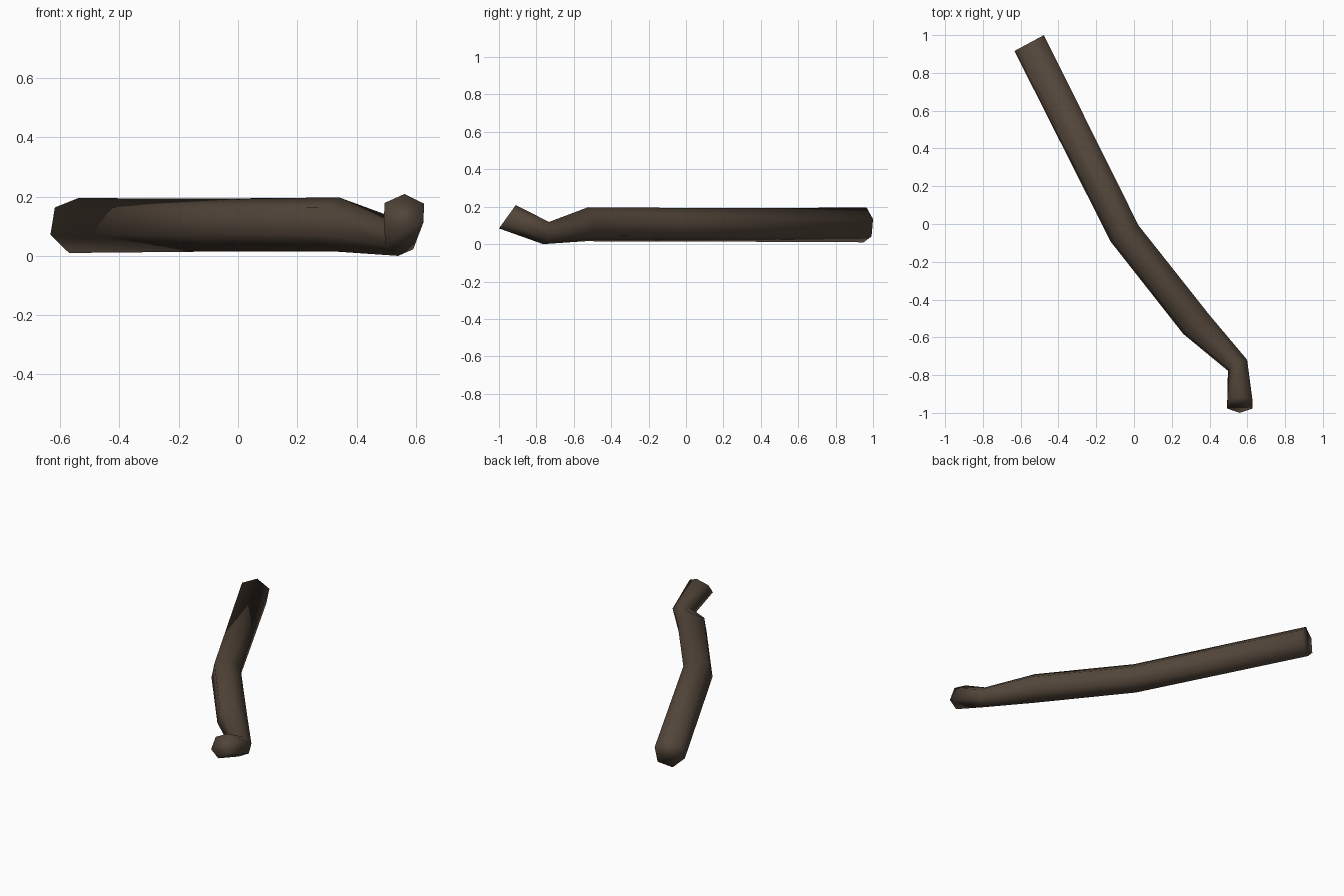
import bpy, bmesh, math
from mathutils import Vector

if "Cube" in bpy.data.objects:
    bpy.data.objects.remove(bpy.data.objects["Cube"])

# Rings of the bent stick: centre, sideways axis, up axis, radius, twist (degrees)
RINGS = [
    ((-.555, .958, .108), (.88, .475, 0), (0, 0, 1), .094, 19.5),
    ((-.05, -.05, .11), (.86, .5, 0), (0, 0, 1), .091, 19.5),
    ((.33, -.532, .112), (.81, .58, 0), (0, 0, 1), .092, 21),
    ((.548, -.748, .065), (.9, .43, 0), (0, .2, .98), .061, 22),
    ((.56, -.955, .152), (1, 0, 0), (0, .58, .81), .077, 29),
]
SIDES = 6

bark = bpy.data.materials.new("dark brown bark")
bark.diffuse_color = (.085, .060, .042, 1)
bark.use_nodes = True
bark.node_tree.nodes["Principled BSDF"].inputs["Base Color"].default_value = bark.diffuse_color

# Six-sided tube through the rings
bm = bmesh.new()
loops = []
for centre, side, up, radius, twist in RINGS:
    loop = []
    for i in range(SIDES):
        a = math.radians(twist) + math.tau * i / SIDES
        loop.append(bm.verts.new(Vector(centre) + radius * (
            math.cos(a) * Vector(side) + math.sin(a) * Vector(up))))
    loops.append(loop)
for a, b in zip(loops, loops[1:]):
    for i in range(SIDES):
        j = (i + 1) % SIDES
        bm.faces.new((a[i], a[j], b[j], b[i]))

# End caps
bm.faces.new(loops[0])
bm.faces.new(loops[-1])
bmesh.ops.recalc_face_normals(bm, faces=bm.faces)
for f in bm.faces:
    f.smooth = True

# Rest the stick on the ground
low = min(v.co.z for v in bm.verts)
bmesh.ops.translate(bm, verts=bm.verts, vec=(0, 0, -low))

mesh = bpy.data.meshes.new("stick")
bm.to_mesh(mesh)
bm.free()
mesh.materials.append(bark)
stick = bpy.data.objects.new("stick", mesh)
bpy.context.collection.objects.link(stick)
